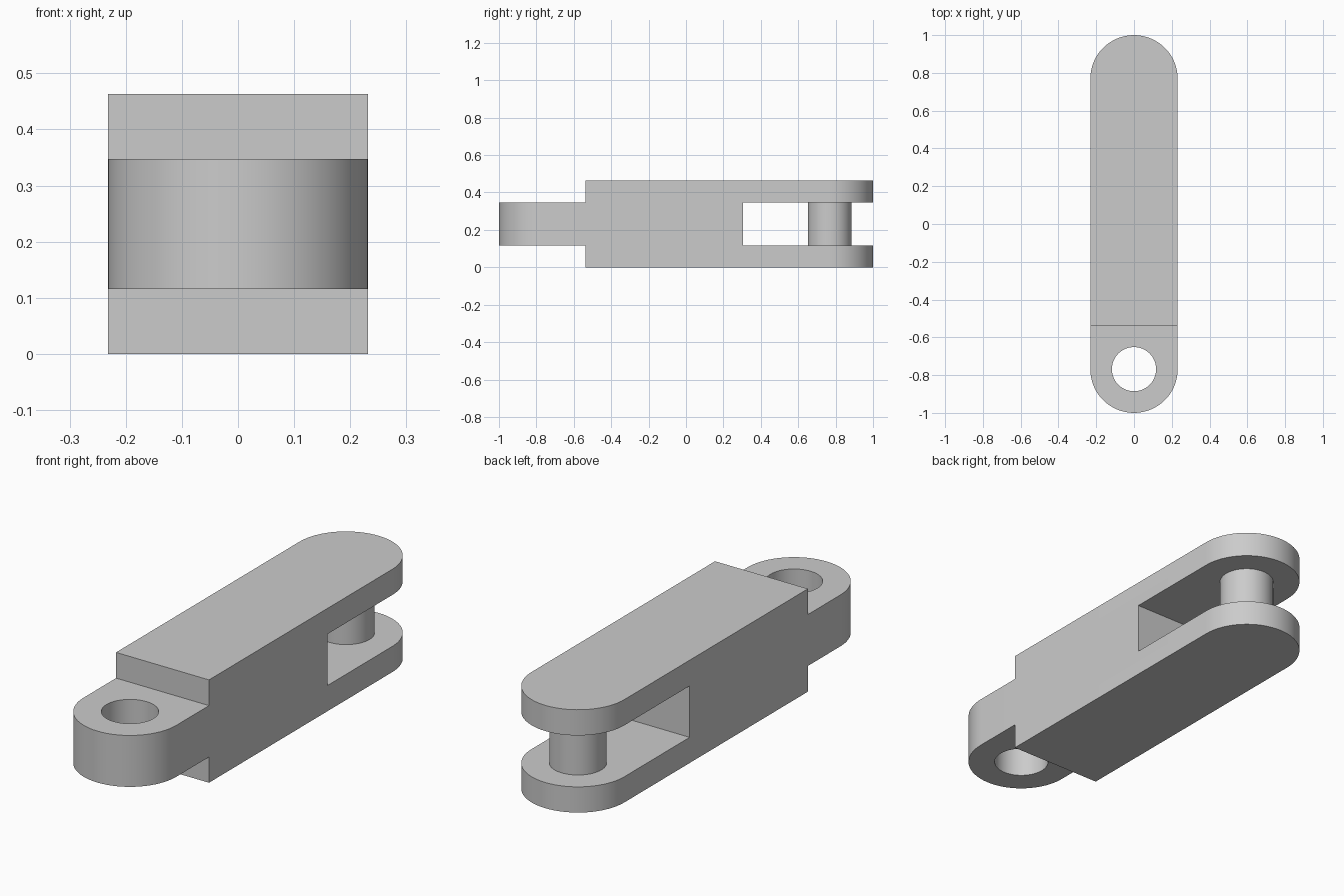
import bpy
import bmesh
from math import pi, cos, sin, radians

default = bpy.data.objects.get("Cube")
if default:
    bpy.data.objects.remove(default, do_unlink=True)

R = 0.2315            # half width and end radius
H = 2 * R             # full height
PIVOT = 1 - R         # distance of each pivot from the centre
LOW, HIGH = H / 4, H * 3 / 4
HOLE_R = 0.117
STEP_Y, SLOT_Y = -0.537, 0.305
SEG = 32

grey = bpy.data.materials.new("plain grey")
grey.use_nodes = True
grey.diffuse_color = (0.6, 0.6, 0.6, 1)
grey.node_tree.nodes["Principled BSDF"].inputs["Base Color"].default_value = (0.6, 0.6, 0.6, 1)


def prism(name, outline, z0, z1, caps=True):
    """Extrude a counter-clockwise xy outline from z0 to z1."""
    bm = bmesh.new()
    low = [bm.verts.new((x, y, z0)) for x, y in outline]
    high = [bm.verts.new((x, y, z1)) for x, y in outline]
    n = len(outline)
    for i in range(n):
        j = (i + 1) % n
        bm.faces.new((low[i], low[j], high[j], high[i]))
    if caps:
        bm.faces.new(low[::-1])
        bm.faces.new(high)
    mesh = bpy.data.meshes.new(name)
    bm.to_mesh(mesh)
    bm.free()
    mesh.materials.append(grey)
    obj = bpy.data.objects.new(name, mesh)
    bpy.context.collection.objects.link(obj)
    return obj


def arc(y, r, start, end, steps):
    return [(r * cos(start + (end - start) * i / steps),
             y + r * sin(start + (end - start) * i / steps)) for i in range(steps + 1)]


def rectangle(y0, y1):
    return [(-1, y0), (1, y0), (1, y1), (-1, y1)]


def activate(obj):
    bpy.ops.object.select_all(action="DESELECT")
    obj.select_set(True)
    bpy.context.view_layer.objects.active = obj


# Link body: a bar with rounded ends
body = prism("link_body", arc(PIVOT, R, 0, pi, SEG) + arc(-PIVOT, R, pi, 2 * pi, SEG), 0, H)

# Cut the fork slot, the steps above and below the tongue, and the eye
cutters = [
    prism("slot_cutter", rectangle(SLOT_Y, 2), LOW, HIGH),
    prism("upper_step_cutter", rectangle(-2, STEP_Y), HIGH, 1),
    prism("lower_step_cutter", rectangle(-2, STEP_Y), -1, LOW),
    prism("eye_cutter", arc(-PIVOT, HOLE_R, 0, 2 * pi, 2 * SEG)[:-1], -1, 1),
]
for cutter in cutters:
    cutter.hide_render = True
    mod = body.modifiers.new(cutter.name, "BOOLEAN")
    mod.operation = "DIFFERENCE"
    mod.solver = "EXACT"
    mod.object = cutter
    activate(body)
    bpy.ops.object.modifier_apply(modifier=mod.name)
    bpy.data.objects.remove(cutter, do_unlink=True)

# Pin held between the fork cheeks
pin = prism("fork_pin", arc(PIVOT, HOLE_R, 0, 2 * pi, 2 * SEG)[:-1], LOW, HIGH, caps=False)

for obj in (body, pin):
    activate(obj)
    bpy.ops.object.shade_smooth_by_angle(angle=radians(30))
